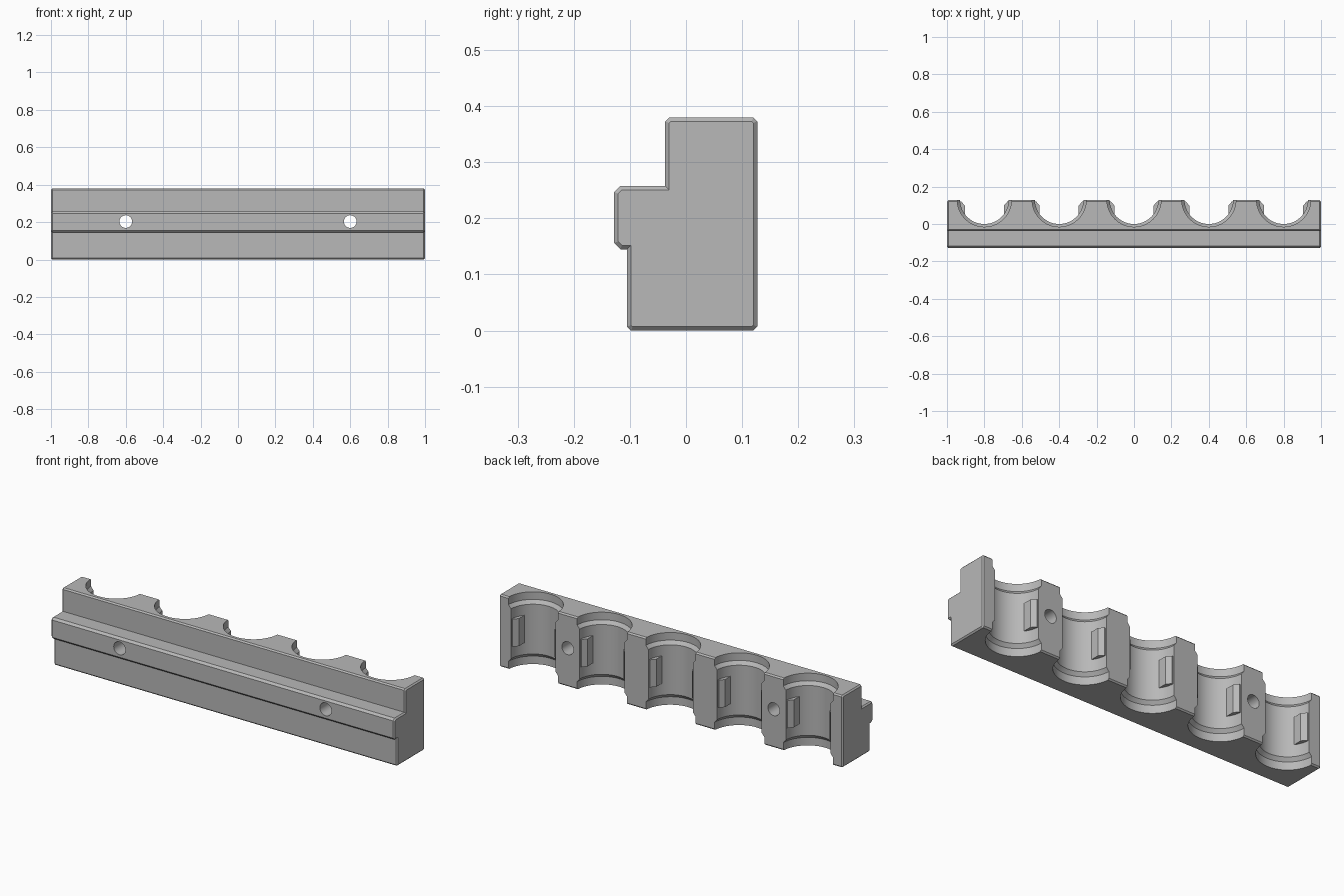
import bpy, bmesh, math
from mathutils import Vector, Matrix

cube = bpy.data.objects.get("Cube")
if cube:
    bpy.data.objects.remove(cube, do_unlink=True)

grey = bpy.data.materials.new("plain grey")
grey.use_nodes = True
grey.diffuse_color = (0.48, 0.48, 0.48, 1)
grey.node_tree.nodes["Principled BSDF"].inputs["Base Color"].default_value = (0.48, 0.48, 0.48, 1)

BORES = [0.4 * i for i in range(-2, 3)]
AXIS_Y = 0.13
EDGE = 0.007


def finish(bm, name):
    bmesh.ops.recalc_face_normals(bm, faces=bm.faces)
    mesh = bpy.data.meshes.new(name)
    bm.to_mesh(mesh)
    bm.free()
    mesh.materials.append(grey)
    obj = bpy.data.objects.new(name, mesh)
    bpy.context.collection.objects.link(obj)
    return obj


def prism(bm, points, offset):
    """Extrude a closed outline; returns the two cap faces."""
    base = bm.faces.new([bm.verts.new(p) for p in points])
    ext = bmesh.ops.extrude_face_region(bm, geom=[base], use_keep_orig=True)["geom"]
    bmesh.ops.translate(bm, vec=offset, verts=[g for g in ext if isinstance(g, bmesh.types.BMVert)])
    return [base] + [g for g in ext if isinstance(g, bmesh.types.BMFace)]


def lathe(bm, profile, matrix, steps=72):
    """Closed solid of revolution from (radius, height) pairs."""
    rings = []
    for r, h in profile:
        rings.append([bm.verts.new(matrix @ Vector((r * math.cos(a), r * math.sin(a), h)))
                      for a in (math.tau * k / steps for k in range(steps))])
    for lo, hi in zip(rings, rings[1:]):
        for k in range(steps):
            n = (k + 1) % steps
            bm.faces.new((lo[k], lo[n], hi[n], hi[k]))
    bm.faces.new(rings[0])
    bm.faces.new(rings[-1])


# Stepped rail body: (y, z, chamfer) corners of the cross-section
corners = [(-0.105, 0, EDGE), (0.127, 0, EDGE), (0.127, 0.38, EDGE), (-0.037, 0.38, EDGE),
           (-0.037, 0.258, 0), (-0.128, 0.258, 0.011), (-0.128, 0.145, 0.011), (-0.105, 0.145, 0)]
outline = []
for i, (y, z, c) in enumerate(corners):
    here = Vector((EDGE - 1, y, z))
    if not c:
        outline.append(here)
        continue
    for other in (corners[i - 1], corners[(i + 1) % len(corners)]):
        step = Vector((EDGE - 1, other[0], other[1])) - here
        outline.append(here + step.normalized() * c)
bm = bmesh.new()
caps = prism(bm, outline, (2 - 2 * EDGE, 0, 0))
bmesh.ops.recalc_face_normals(bm, faces=bm.faces)
# Chamfered ends
bmesh.ops.inset_individual(bm, faces=caps, thickness=EDGE, depth=EDGE, use_even_offset=True)
body = finish(bm, "rail_body")

# Half-round bores, wider at top and bottom, and the screw holes
bm = bmesh.new()
bore = [(0.145, -0.1), (0.145, 0.042), (0.13, 0.06), (0.13, 0.322), (0.145, 0.34), (0.145, 0.5)]
for x in BORES:
    lathe(bm, bore, Matrix.Translation((x, AXIS_Y, 0)))
for x in (-0.6, 0.6):
    lathe(bm, [(0.034, -0.3), (0.034, 0.3)],
          Matrix.Translation((x, 0, 0.203)) @ Matrix.Rotation(math.pi / 2, 4, 'X'), 40)
cutter = finish(bm, "bore_cutter")
cutter.hide_render = True

cut = body.modifiers.new("bores", 'BOOLEAN')
cut.operation = 'DIFFERENCE'
cut.solver = 'EXACT'
cut.object = cutter
bpy.context.view_layer.objects.active = body
bpy.ops.object.select_all(action='DESELECT')
body.select_set(True)
bpy.ops.object.modifier_apply(modifier=cut.name)
bpy.data.objects.remove(cutter, do_unlink=True)
bpy.ops.object.shade_smooth_by_angle(angle=math.radians(25))

# Small retaining ribs on both sides of every bore
bm = bmesh.new()
rib = [(0.137, 0.121), (0.124, 0.121), (0.104, 0.098), (0.104, 0.048), (0.137, 0.048)]
for x in BORES:
    for side in (-1, 1):
        prism(bm, [(x + side * dx, y, 0.122) for dx, y in rib], (0, 0, 0.145))
finish(bm, "retaining_ribs")
